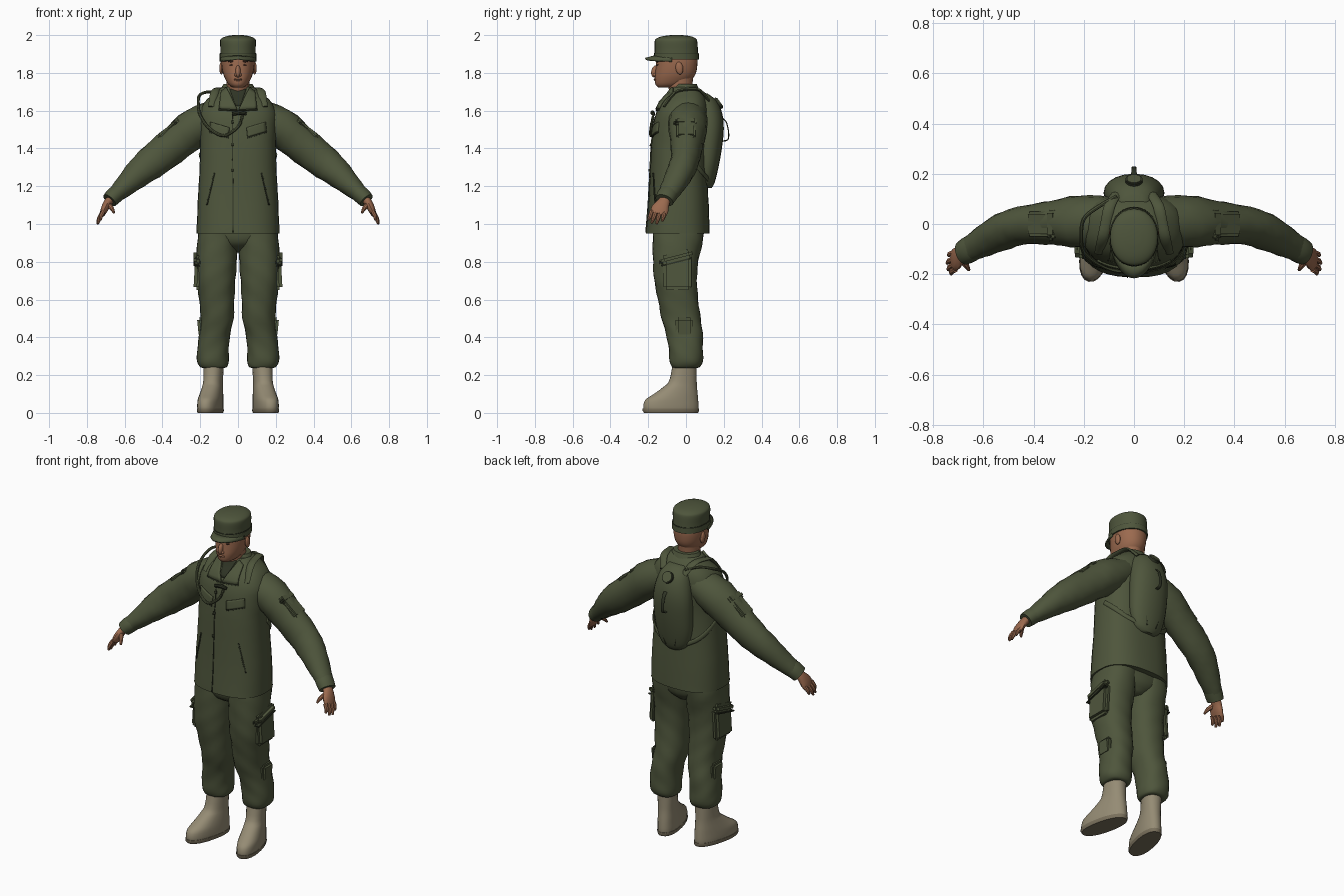
import bpy, bmesh, math
from mathutils import Vector, Matrix


def material(name, rgb):
    m = bpy.data.materials.new(name)
    m.diffuse_color = (*rgb, 1)
    return m


GREEN = material("olive cloth", (.077, .092, .045))
DARK = material("dark olive trim", (.028, .034, .018))
SKIN = material("skin", (.33, .145, .078))
BROWN = material("dark brown", (.07, .03, .02))
TAN = material("tan boot leather", (.30, .26, .175))
SOLE = material("boot sole", (.19, .16, .105))


def finish(name, bm, mat, mirror=False, thick=0):
    bmesh.ops.recalc_face_normals(bm, faces=bm.faces)
    me = bpy.data.meshes.new(name)
    bm.to_mesh(me)
    bm.free()
    me.materials.append(mat)
    ob = bpy.data.objects.new(name, me)
    bpy.context.collection.objects.link(ob)
    if thick:
        s = ob.modifiers.new("thickness", 'SOLIDIFY')
        s.thickness, s.offset = thick, 0
    if mirror:
        ob.modifiers.new("mirror", 'MIRROR')
    return ob


def smooth(rows, k=3):
    """Catmull-Rom interpolation of parameter rows."""
    out = []
    for i in range(len(rows) - 1):
        a, b, c, d = (rows[max(0, min(len(rows) - 1, i + j))] for j in (-1, 0, 1, 2))
        for s in range(k):
            t = s / k
            out.append([.5 * (2*q + (r - p)*t + (2*p - 5*q + 4*r - w)*t*t + (3*q - p - 3*r + w)*t**3)
                        for p, q, r, w in zip(a, b, c, d)])
    return out + [list(rows[-1])]


def skin_rings(name, rings, mat, mirror=False):
    bm = bmesh.new()
    vs = [[bm.verts.new(p) for p in r] for r in rings]
    n = len(vs[0])
    for a, b in zip(vs, vs[1:]):
        for i in range(n):
            bm.faces.new((a[i], a[(i+1) % n], b[(i+1) % n], b[i]))
    bm.faces.new(vs[0])
    bm.faces.new(vs[-1])
    return finish(name, bm, mat, mirror)


def ellipse(n, p, fold=0, phase=0):
    for i in range(n):
        a = 2 * math.pi * i / n
        c, s = math.cos(a), math.sin(a)
        f = 1 + fold * math.sin(3*a + phase) * math.sin(phase * .7 + a)
        yield (f * math.copysign(abs(c)**(2/p), c), f * math.copysign(abs(s)**(2/p), s))


def stack(name, rows, mat, n=24, p=2, mirror=False, fold=0, k=3, xf=None):
    """Rows of (z, x centre, x radius, y front, y back)."""
    rings = []
    for z, cx, rx, y0, y1 in smooth(rows, k):
        ring = [Vector((cx + rx*u, (y0+y1)/2 + (y1-y0)/2*v, z)) for u, v in ellipse(n, p, fold, z*32)]
        rings.append([xf @ q for q in ring] if xf else ring)
    return skin_rings(name, rings, mat, mirror)


def tube(name, rows, mat, n=10, axis=(0, 1, 0), mirror=False, fold=0, k=3):
    """Rows of (x, y, z, radius along axis, radius across)."""
    rows = smooth(rows, k)
    pts = [Vector(r[:3]) for r in rows]
    rings = []
    for i, r in enumerate(rows):
        t = (pts[min(i+1, len(pts)-1)] - pts[max(i-1, 0)]).normalized()
        u = Vector(axis)
        u = (u - t * u.dot(t)).normalized()
        v = t.cross(u)
        rings.append([pts[i] + u*r[3]*a + v*r[4]*b for a, b in ellipse(n, 2, fold, i*1.3)])
    return skin_rings(name, rings, mat, mirror)


def blob(name, loc, rad, mat, mirror=False, rot=0):
    bm = bmesh.new()
    m = Matrix.Translation(loc) @ Matrix.Rotation(rot, 4, 'X') @ Matrix.Diagonal((*rad, 1))
    bmesh.ops.create_uvsphere(bm, u_segments=14, v_segments=8, radius=1, matrix=m)
    return finish(name, bm, mat, mirror)


def box(name, loc, size, mat, rot=0, axis='Y', mirror=True):
    bm = bmesh.new()
    m = Matrix.Translation(loc) @ Matrix.Rotation(rot, 4, axis) @ Matrix.Diagonal((*size, 1))
    bmesh.ops.create_cube(bm, size=1, matrix=m)
    bmesh.ops.bevel(bm, geom=bm.edges[:], offset=min(size)*.35, segments=2, affect='EDGES')
    return finish(name, bm, mat, mirror)


# Jacket body
TORSO = [(.95, 0, .22, -.212, .125), (1.1, 0, .215, -.2, .12), (1.25, 0, .205, -.192, .113),
         (1.4, 0, .2, -.185, .11), (1.5, 0, .205, -.175, .118), (1.58, 0, .207, -.16, .12),
         (1.645, 0, .178, -.13, .112), (1.69, 0, .128, -.09, .09), (1.725, 0, .085, -.073, .058)]
TP = 2.5
stack("jacket_body", TORSO, GREEN, n=32, p=TP, fold=.008)


def front_y(x, z):
    for a, b in zip(TORSO, TORSO[1:]):
        if z <= b[0]:
            break
    t = max(0, min(1, (z - a[0]) / (b[0] - a[0])))
    rx, y0, y1 = (a[i] + (b[i] - a[i])*t for i in (2, 3, 4))
    return (y0+y1)/2 - (y1-y0)/2 * (1 - min(1, abs(x)/rx)**TP)**(1/TP)


def patch(name, quad, mat, mirror=False, thick=.008, lift=.005, n=6):
    """Cloth plate laid over the jacket front; quad holds four (x, z) corners."""
    a, b, c, d = (Vector(q) for q in quad)
    bm = bmesh.new()
    g = []
    for i in range(n + 1):
        e, f = a.lerp(d, i/n), b.lerp(c, i/n)
        g.append([])
        for j in range(n + 1):
            q = e.lerp(f, j/n)
            g[i].append(bm.verts.new((q.x, front_y(q.x, q.y) - lift, q.y)))
    for i in range(n):
        for j in range(n):
            bm.faces.new((g[i][j], g[i][j+1], g[i+1][j+1], g[i+1][j]))
    return finish(name, bm, mat, mirror, thick)


# Jacket collar, closures and pockets
patch("lapel", [(.004, 1.605), (.1, 1.61), (.088, 1.7), (.06, 1.722)], GREEN, True, .014, .008)
patch("lapel_edge", [(.004, 1.598), (.104, 1.603), (.1, 1.612), (.004, 1.607)], DARK, True, .006, .006)
patch("neck_shirt", [(-.012, 1.625), (.012, 1.625), (.045, 1.715), (-.045, 1.715)], DARK, False, .004, .003)
stack("collar", [(1.69, 0, .098, -.075, .08), (1.72, 0, .088, -.072, .066), (1.742, 0, .076, -.06, .056)], GREEN)
patch("placket_seam", [(-.028, .955), (-.023, .955), (-.028, 1.6), (-.032, 1.6)], DARK, False, .004, .002, 14)
for z in (1.54, 1.42, 1.285):
    patch("button", [(-.035, z-.007), (-.023, z-.007), (-.023, z+.007), (-.035, z+.007)], DARK, n=2)
patch("lower_pocket_slit", [(.162, 1.1), (.168, 1.1), (.128, 1.27), (.122, 1.27)], DARK, True, .005, .002, 10)
patch("chest_pocket_flap", [(.05, 1.46), (.15, 1.49), (.145, 1.54), (.045, 1.51)], GREEN, True, .01, .003)
patch("chest_flap_edge", [(.05, 1.453), (.15, 1.483), (.15, 1.49), (.05, 1.46)], DARK, True, .005, .003)

# Sleeves, cuffs and sleeve pockets
tube("sleeve", [(.1, .012, 1.575, .095, .09), (.22, .01, 1.515, .103, .104), (.32, .005, 1.435, .09, .095),
                (.44, -.005, 1.34, .078, .088), (.52, -.03, 1.275, .073, .077), (.6, -.07, 1.2, .06, .058),
                (.655, -.1, 1.15, .05, .043)], GREEN, n=20, mirror=True, fold=.05)
tube("cuff", [(.64, -.092, 1.163, .053, .046), (.66, -.104, 1.146, .053, .046),
              (.68, -.115, 1.125, .05, .042)], GREEN, n=18, mirror=True)
box("sleeve_pocket", (.37, 0, 1.498), (.13, .1, .03), GREEN, .68)
box("sleeve_flap", (.325, 0, 1.54), (.05, .11, .032), GREEN, .68)
box("sleeve_tab", (.33, -.05, 1.535), (.035, .03, .03), DARK, .68)

# Hands
tube("palm", [(.668, -.106, 1.138, .028, .024), (.69, -.12, 1.112, .034, .022), (.706, -.137, 1.08, .046, .02),
              (.718, -.147, 1.052, .043, .014)], SKIN, n=14, mirror=True)
for y, tip in ((-.181, (.727, -.2, 1.02)), (-.159, (.74, -.183, 1.004)),
               (-.136, (.744, -.157, 1.0)), (-.113, (.738, -.126, 1.014))):
    mid = ((.714+tip[0])/2 + .006, (y+tip[1])/2, (1.06+tip[2])/2)
    tube("finger", [(.712, y, 1.068, .012, .012), (*mid, .011, .011), (*tip, .006, .006)], SKIN, n=8, mirror=True)
tube("thumb", [(.69, -.135, 1.105, .016, .014), (.668, -.165, 1.083, .012, .012),
               (.657, -.183, 1.058, .006, .006)], SKIN, n=8, axis=(1, 0, 0), mirror=True)

# Trousers
stack("trouser_seat", [(.85, 0, .04, -.08, .04), (.89, 0, .13, -.15, .08), (.94, 0, .2, -.17, .092),
                       (1.0, 0, .2, -.17, .095)], GREEN, p=2.3)
stack("trouser_leg", [(1.0, .105, .1, -.17, .092), (.92, .109, .107, -.175, .09), (.8, .113, .107, -.175, .065),
                      (.7, .116, .1, -.17, .06), (.6, .113, .092, -.15, .066), (.5, .11, .087, -.13, .078),
                      (.42, .123, .083, -.105, .088), (.34, .132, .085, -.09, .088), (.275, .133, .085, -.085, .088),
                      (.245, .13, .074, -.075, .075), (.238, .13, .06, -.065, .06)],
      GREEN, n=24, p=2.3, mirror=True, fold=.035)
box("cargo_pocket", (.208, -.045, .745), (.045, .15, .19), GREEN, -.06)
box("cargo_flap", (.212, -.05, .825), (.048, .17, .05), GREEN, .25, 'X')
box("cargo_flap_edge", (.212, -.052, .798), (.046, .168, .008), DARK, .25, 'X')
box("cargo_tab", (.195, -.125, .8), (.04, .03, .035), DARK, .5)
box("shin_pocket", (.195, -.01, .455), (.035, .09, .1), GREEN, .1)

# Boots, toes turned outwards
turn = Matrix.Translation((.128, 0, 0)) @ Matrix.Rotation(math.radians(13), 4, 'Z')
stack("boot", [(.012, 0, .058, -.228, .066), (.035, 0, .06, -.232, .068), (.07, 0, .059, -.22, .066),
               (.1, 0, .056, -.175, .063), (.135, 0, .052, -.125, .059), (.17, 0, .05, -.09, .057),
               (.26, 0, .053, -.07, .056)], TAN, p=2.25, mirror=True, xf=turn)
stack("boot_sole", [(0, 0, .058, -.228, .066), (.012, 0, .062, -.236, .071), (.022, 0, .061, -.235, .07)],
      SOLE, p=2.25, mirror=True, xf=turn, k=1)

# Neck and head
stack("neck", [(1.64, 0, .07, -.08, .05), (1.69, 0, .062, -.085, .04), (1.73, 0, .06, -.095, .034),
               (1.79, 0, .062, -.1, .04)], SKIN)
stack("head", [(1.722, 0, .026, -.145, -.06), (1.738, 0, .05, -.161, -.005), (1.77, 0, .069, -.165, .035),
               (1.8, 0, .08, -.163, .053), (1.84, 0, .087, -.16, .06), (1.88, 0, .088, -.157, .06),
               (1.94, 0, .08, -.13, .045)], SKIN, n=28, p=2.15)
blob("nose", (0, -.163, 1.808), (.014, .021, .033), SKIN, rot=-.25)
blob("nose_wing", (.011, -.162, 1.79), (.009, .013, .009), SKIN, True)
blob("ear", (.088, -.035, 1.825), (.011, .02, .034), SKIN, True, .15)
blob("eye", (.034, -.15, 1.842), (.013, .006, .004), BROWN, True)
blob("brow", (.034, -.15, 1.86), (.02, .007, .004), BROWN, True)
blob("lips", (0, -.162, 1.765), (.023, .008, .008), SKIN)
blob("mouth_line", (0, -.165, 1.766), (.021, .006, .0022), BROWN)

# Cap with band and brim
stack("cap", [(1.872, 0, .094, -.167, .066), (1.92, 0, .093, -.166, .063), (1.965, 0, .095, -.166, .06),
              (1.982, 0, .088, -.157, .052), (1.994, 0, .062, -.125, .025), (2.0, 0, .025, -.08, -.02)],
      GREEN, n=28, p=2.1)
stack("cap_band", [(1.87, 0, .097, -.17, .069), (1.902, 0, .097, -.169, .068)], GREEN, n=28, p=2.1, k=1)
stack("cap_band_seam", [(1.902, 0, .096, -.1685, .0665), (1.905, 0, .096, -.1685, .0665)],
      DARK, n=28, p=2.1, k=1)
bm = bmesh.new()
grid = []
for i in range(17):
    a = math.radians(192 + 156 * i / 16)
    out = max(0, math.sin((i / 16) * math.pi)) ** .6
    grid.append([bm.verts.new((math.cos(a) * (.092 + .004*r), -.05 + math.sin(a) * (.115 + .05*r*out),
                               1.889 - .004*abs(math.cos(a)) - .014*r - .012*abs(math.cos(a))*r))
                 for r in (0, .5, 1)])
for a, b in zip(grid, grid[1:]):
    for j in (0, 1):
        bm.faces.new((a[j], a[j+1], b[j+1], b[j]))
finish("cap_brim", bm, GREEN, thick=.009)

# Hydration pack with filler cap, seams and loop
stack("pack", [(1.19, 0, .045, .07, .135), (1.22, 0, .085, .06, .152), (1.3, 0, .112, .05, .172),
               (1.4, 0, .12, .05, .19), (1.5, 0, .12, .05, .2), (1.58, 0, .108, .04, .193),
               (1.65, 0, .085, .03, .165), (1.69, 0, .05, .04, .115)], GREEN, n=20, p=2.1)
tube("pack_seam", [(.03, .14, 1.66, .004, .004), (.058, .171, 1.58, .004, .004), (.066, .181, 1.5, .004, .004),
                   (.064, .172, 1.4, .004, .004), (.05, .161, 1.3, .004, .004), (.03, .148, 1.22, .004, .004)],
     DARK, n=6, mirror=True)
for nm, r, h, mat in (("filler_rim", .034, .012, DARK), ("filler_cap", .029, .02, GREEN)):
    bm = bmesh.new()
    bmesh.ops.create_cone(bm, cap_ends=True, segments=18, radius1=r, radius2=r, depth=h,
                          matrix=Matrix.Translation((0, .173, 1.64)) @ Matrix.Rotation(-.95, 4, 'X'))
    finish(nm, bm, mat)
tube("pack_loop", [(0, .195, 1.56, .012, .003), (0, .215, 1.535, .01, .003), (0, .226, 1.48, .01, .003),
                   (0, .22, 1.445, .01, .003), (0, .19, 1.44, .012, .003)], DARK, n=8, axis=(1, 0, 0))

# Shoulder straps and drinking hose
tube("shoulder_strap", [(.07, .12, 1.655, .02, .008), (.098, .07, 1.71, .022, .008), (.112, 0, 1.712, .022, .008),
                        (.125, -.06, 1.695, .022, .008), (.14, front_y(.14, 1.62) - .004, 1.62, .018, .007)],
     GREEN, axis=(1, 0, 0), mirror=True)
tube("lower_strap", [(.05, .13, 1.225, .014, .006), (.13, .098, 1.26, .013, .005), (.18, .055, 1.31, .013, .005),
                     (.203, -.01, 1.37, .012, .005)], GREEN, axis=(0, 0, 1), mirror=True)
hose = [(-.07, .11, 1.68), (-.14, .07, 1.7), (-.2, .02, 1.685), (-.21, -.06, 1.64), (-.2, -.11, 1.575)]
hose += [(x, front_y(x, z) - .012, z) for x, z in ((-.15, 1.505), (-.075, 1.468), (0, 1.515), (.025, 1.575))]
tube("drinking_hose", [(*p, .008, .008) for p in hose], GREEN, n=8, axis=(.3, .2, 1), k=5)
y = front_y(0, 1.59) - .018
tube("bite_valve", [(-.03, y, 1.582, .01, .01), (.01, y - .004, 1.59, .012, .012), (.045, y, 1.583, .008, .008)], DARK, n=8)

# Smooth shading with sharp edges kept
for ob in bpy.data.objects:
    ob.select_set(True)
    bpy.context.view_layer.objects.active = ob
bpy.ops.object.shade_smooth_by_angle(angle=math.radians(42))
